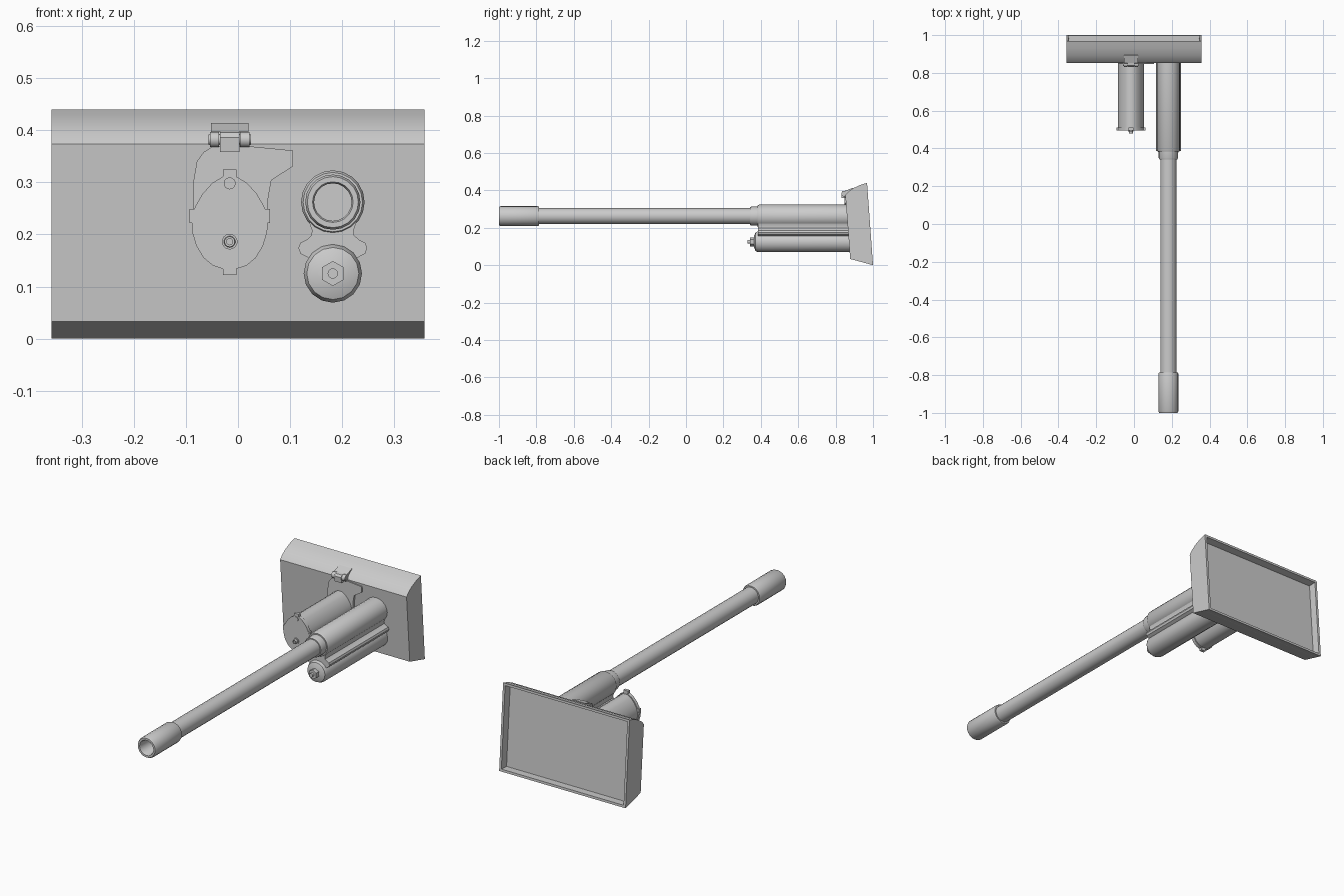
import bpy, bmesh, math
from mathutils import Vector

if "Cube" in bpy.data.objects:
    bpy.data.objects.remove(bpy.data.objects["Cube"])

grey = bpy.data.materials.new("painted_grey")
grey.diffuse_color = (0.6, 0.6, 0.6, 1)
grey.use_nodes = True
grey.node_tree.nodes["Principled BSDF"].inputs["Base Color"].default_value = grey.diffuse_color


def finish(name, bm, angle=32):
    bmesh.ops.remove_doubles(bm, verts=bm.verts, dist=0.0002)
    bmesh.ops.recalc_face_normals(bm, faces=bm.faces)
    me = bpy.data.meshes.new(name)
    bm.to_mesh(me)
    bm.free()
    me.materials.append(grey)
    me.shade_smooth()
    me.set_sharp_from_angle(angle=math.radians(angle))
    ob = bpy.data.objects.new(name, me)
    bpy.context.collection.objects.link(ob)
    return ob


def extruded(pts, place, a, b):
    """Closed 2D outline swept between a and b; place(u, v, t) gives the 3D point."""
    bm = bmesh.new()
    near = [bm.verts.new(place(u, v, a)) for u, v in pts]
    far = [bm.verts.new(place(u, v, b)) for u, v in pts]
    bm.faces.new(near)
    bm.faces.new(far)
    n = len(pts)
    for i in range(n):
        j = (i + 1) % n
        bm.faces.new((near[i], near[j], far[j], far[i]))
    bmesh.ops.recalc_face_normals(bm, faces=bm.faces)
    return bm


def along_y(name, pts, y0, y1):
    return finish(name, extruded(pts, lambda u, v, t: (u, t, v), y0, y1))


def along_x(name, pts, x0, x1):
    return finish(name, extruded(pts, lambda u, v, t: (t, u, v), x0, x1))


def lathe(name, x, z, profile, segs=20):
    """Turn (radius, y) points about a line parallel to y."""
    bm = bmesh.new()
    rings = []
    for r, y in profile:
        if r == 0:
            rings.append([bm.verts.new((x, y, z))] * segs)
            continue
        angles = [math.pi / 2 + math.tau * k / segs for k in range(segs)]
        rings.append([bm.verts.new((x + r * math.cos(t), y, z + r * math.sin(t))) for t in angles])
    for a, b in zip(rings, rings[1:]):
        for k in range(segs):
            j = (k + 1) % segs
            corners = list(dict.fromkeys((a[k], a[j], b[j], b[k])))
            bm.faces.new(corners)
    return finish(name, bm)


def rounded(cu, cv, r, n=14):
    return [(cu + r * math.cos(math.tau * k / n), cv + r * math.sin(math.tau * k / n)) for k in range(n)]


# Mantlet shield: curved top, tilted back with a framed recess
shield = [(1.0, 0.0), (0.878, 0.033), (0.852, 0.374), (0.866, 0.391),
          (0.893, 0.411), (0.93, 0.428), (0.968, 0.44)]
bm = extruded(shield, lambda u, v, t: (t, u, v), -0.358, 0.358)
back = max(bm.faces, key=lambda f: f.normal.y)
push = back.normal.copy() * -0.04
bmesh.ops.inset_region(bm, faces=[back], thickness=0.017)
bmesh.ops.inset_region(bm, faces=[back], thickness=0.002)
bmesh.ops.translate(bm, verts=list(back.verts), vec=push)
finish("mantlet_shield", bm)

# Gun barrel with muzzle sleeve and hollow bore
GX, GZ = 0.182, 0.262
lathe("barrel", GX, GZ, [
    (0, -0.75), (0.036, -0.75), (0.036, -0.994), (0.039, -1.0), (0.049, -1.0), (0.053, -0.992),
    (0.053, -0.793), (0.050, -0.785), (0.043, -0.785), (0.043, 0.40), (0, 0.40)])
lathe("barrel_collar", GX, GZ, [
    (0.042, 0.342), (0.048, 0.342), (0.051, 0.35), (0.051, 0.40), (0, 0.40)])
lathe("barrel_housing", GX, GZ, [
    (0, 0.383), (0.057, 0.383), (0.061, 0.39), (0.061, 0.88), (0, 0.88)])

# Recoil cylinder below the barrel with a hexagonal end nut
RZ = 0.125
lathe("recoil_cylinder", GX, RZ, [
    (0, 0.362), (0.03, 0.364), (0.05, 0.372), (0.056, 0.386), (0.056, 0.89), (0, 0.89)], 16)
lathe("recoil_nut", GX, RZ, [(0, 0.342), (0.024, 0.342), (0.024, 0.37), (0, 0.37)], 6)
lathe("recoil_nut_pin", GX, RZ, [(0, 0.33), (0.01, 0.33), (0.01, 0.35), (0, 0.35)], 12)

# Web with side lobes joining the housing to the recoil cylinder
half = [(0.046, 0.225), (0.040, 0.208), (0.041, 0.198), (0.050, 0.190), (0.062, 0.184),
        (0.066, 0.174), (0.062, 0.163), (0.052, 0.158), (0.035, 0.148)]
web = [(GX + u, v) for u, v in half] + [(GX - u, v) for u, v in reversed(half)]
along_y("housing_web", web, 0.386, 0.88)

# Egg-shaped side tube with a tabbed front cover
EX = -0.016
egg_half = [(0.013, 0.311), (0.033, 0.299), (0.052, 0.278), (0.066, 0.254), (0.073, 0.230),
            (0.072, 0.205), (0.064, 0.178), (0.050, 0.155), (0.032, 0.140), (0.013, 0.134)]
egg = [(EX + u, v) for u, v in egg_half] + [(EX - u, v) for u, v in reversed(egg_half)]
along_y("side_tube", [(EX + (u - EX) * 0.93, 0.222 + (v - 0.222) * 0.95) for u, v in egg], 0.505, 0.88)
along_y("side_tube_cover", egg, 0.495, 0.512)
for name, u0, u1, v0, v1 in (("cover_tab_top", -0.013, 0.013, 0.30, 0.325),
                             ("cover_tab_bottom", -0.013, 0.013, 0.122, 0.15),
                             ("cover_tab_sides", -0.077, 0.077, 0.222, 0.249)):
    along_y(name, [(EX + u0, v0), (EX + u1, v0), (EX + u1, v1), (EX + u0, v1)], 0.4955, 0.5115)
lathe("cover_plug", EX, 0.298, [(0, 0.491), (0.0115, 0.491), (0.0115, 0.50), (0, 0.50)], 14)
lathe("cover_bolt", EX, 0.186, [
    (0, 0.484), (0.006, 0.484), (0.006, 0.478), (0.010, 0.478), (0.011, 0.49),
    (0.015, 0.49), (0.015, 0.50), (0, 0.50)], 14)

# Flat hinged plate behind the side tube with an arm to the right
plate = [(-0.085, 0.2), (-0.085, 0.305), (-0.079, 0.34), (-0.066, 0.358), (-0.048, 0.369),
         (0.003, 0.371), (0.106, 0.361), (0.106, 0.331), (0.064, 0.304), (0.058, 0.27), (0.055, 0.2)]
along_y("hinged_plate", plate, 0.847, 0.885)

# Hinge on top: knuckles, pin, strap and flap
HY, HZ = 0.846, 0.382
for side in (-1, 1):
    c = EX + side * 0.029
    along_x("hinge_knuckle", rounded(HY, HZ, 0.015), c - 0.009, c + 0.009)
along_x("hinge_pin", rounded(HY, HZ, 0.010), EX - 0.041, EX + 0.041)
along_x("hinge_strap", [(0.832, 0.358), (0.856, 0.358), (0.862, 0.39), (0.852, 0.398),
                        (0.838, 0.396), (0.830, 0.386)], EX - 0.019, EX + 0.019)
along_x("hinge_flap", [(0.846, 0.388), (0.852, 0.398), (0.893, 0.414), (0.898, 0.408),
                       (0.875, 0.385)], EX - 0.036, EX + 0.036)
